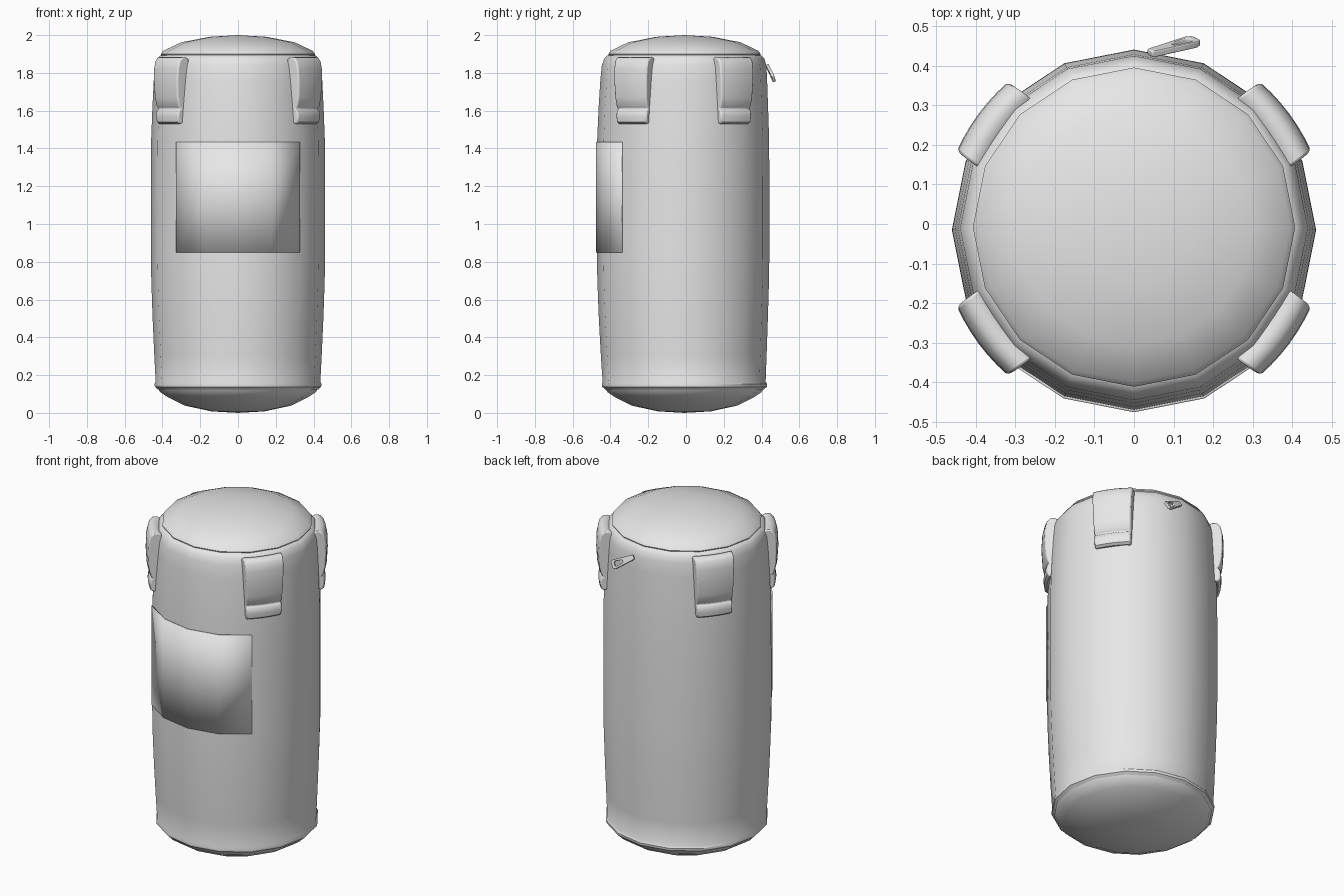
import bpy, bmesh, math
from mathutils import Vector

if "Cube" in bpy.data.objects:
    bpy.data.objects.remove(bpy.data.objects["Cube"])

SIDES = 16
grey = bpy.data.materials.new("light grey fabric")
grey.diffuse_color = (0.8, 0.8, 0.8, 1)
grey.use_nodes = True
grey.node_tree.nodes["Principled BSDF"].inputs["Base Color"].default_value = grey.diffuse_color


def finish(name, bm, angle=35, mods=()):
    bmesh.ops.recalc_face_normals(bm, faces=bm.faces)
    me = bpy.data.meshes.new(name)
    bm.to_mesh(me)
    bm.free()
    me.materials.append(grey)
    ob = bpy.data.objects.new(name, me)
    bpy.context.collection.objects.link(ob)
    for kind, settings in mods:
        m = ob.modifiers.new(kind.title(), kind)
        for key, value in settings.items():
            setattr(m, key, value)
    bpy.ops.object.select_all(action='DESELECT')
    ob.select_set(True)
    bpy.context.view_layer.objects.active = ob
    bpy.ops.object.shade_smooth_by_angle(angle=math.radians(angle))
    return ob


def bridge(bm, a, b, closed=True):
    n = len(a)
    for i in range(n if closed else n - 1):
        j = (i + 1) % n
        bm.faces.new((a[i], a[j], b[j], b[i]))


def ring_point(r, z, off, i):
    a = math.tau * i / SIDES
    return Vector((r * math.cos(a), 0.99 * r * math.sin(a) + off, z))


def lathe(name, rows, bottom=None, top=None):
    """Rows of (radius, height, y offset), with optional pole heights."""
    bm = bmesh.new()
    rings = [[bm.verts.new(ring_point(*row, i)) for i in range(SIDES)] for row in rows]
    for a, b in zip(rings, rings[1:]):
        bridge(bm, a, b)
    for z, ring, row in ((bottom, rings[0], rows[0]), (top, rings[-1], rows[-1])):
        if z is not None:
            pole = bm.verts.new((0, row[2], z))
            for i in range(SIDES):
                bm.faces.new((ring[i], ring[(i + 1) % SIDES], pole))
    return finish(name, bm)


# Padded cylinder with a softly bulging wall
lathe("bag_body", [
    (0.425, 0.125, -0.008), (0.440, 0.138, -0.008), (0.442, 0.152, -0.008),
    (0.436, 0.165, -0.010), (0.443, 0.30, -0.012), (0.452, 0.50, -0.014),
    (0.459, 0.70, -0.015), (0.461, 0.84, -0.015), (0.461, 1.15, -0.015),
    (0.460, 1.44, -0.015), (0.453, 1.62, -0.014), (0.446, 1.76, -0.012),
    (0.440, 1.84, -0.010), (0.428, 1.875, -0.009), (0.412, 1.892, -0.008),
    (0.402, 1.895, -0.008)])

# Domed end caps
lathe("top_cap", [(0.402, 1.885, -0.008), (0.408, 1.90, -0.008), (0.395, 1.917, -0.008),
                  (0.30, 1.962, -0.008), (0.15, 1.991, -0.008)], top=2.0)
lathe("bottom_cap", [(0.14, 0.008, -0.008), (0.28, 0.038, -0.008), (0.37, 0.082, -0.008),
                     (0.412, 0.11, -0.008), (0.428, 0.14, -0.008)], bottom=0.0)

# Thin panel wrapped around the front
bm = bmesh.new()
rows = [[bm.verts.new(ring_point(0.466, z, -0.015, i)) for i in range(10, 15)]
        for z in (0.85, 1.15, 1.435)]
for a, b in zip(rows, rows[1:]):
    bridge(bm, a, b, closed=False)
finish("front_panel", bm, mods=[("SOLIDIFY", {"thickness": 0.008, "offset": -1})])

# Four hanging straps: (radius, height) section swept across the width
SECTION = [(0.415, 1.872), (0.435, 1.884), (0.460, 1.882), (0.478, 1.862), (0.487, 1.82),
           (0.489, 1.75), (0.484, 1.67), (0.474, 1.625), (0.462, 1.610), (0.474, 1.600),
           (0.478, 1.57), (0.474, 1.540), (0.460, 1.530), (0.435, 1.535), (0.430, 1.70)]


def strap(name, angle):
    out = Vector((math.cos(angle), math.sin(angle), 0))
    side = Vector((-out.y, out.x, 0))
    bm = bmesh.new()
    loops = []
    for k in range(7):
        u = k / 3 - 1
        loop = []
        for r, z in SECTION:
            t = u * (0.098 + 0.012 * (z - 1.53) / 0.35)
            p = out * (r - t * t) + side * t + Vector((0, -0.012, z))
            loop.append(bm.verts.new(p))
        loops.append(loop)
    for a, b in zip(loops, loops[1:]):
        bridge(bm, a, b)
    bm.faces.new(loops[0])
    bm.faces.new(loops[-1])
    finish(name, bm, 45, [("BEVEL", {"width": 0.007, "segments": 2, "limit_method": 'ANGLE',
                                     "angle_limit": math.radians(50)})])


tilt = math.radians(36.5)
for name, ang in (("strap_back_right", tilt), ("strap_back_left", math.pi - tilt),
                  ("strap_front_left", math.pi + tilt), ("strap_front_right", -tilt)):
    strap(name, ang)

# Zip pull: flat tab with a slot, hanging diagonally at the back
start, end = Vector((0.04, 0.432, 1.835)), Vector((0.158, 0.464, 1.768))
along = (end - start).normalized()
across = along.cross(Vector((-0.2, 0.9, 0.42))).normalized()
normal = across.cross(along)
length = (end - start).length
outer = [(0, -0.013), (0.55, -0.022), (0.9, -0.027), (1, -0.018),
         (1, 0.018), (0.9, 0.027), (0.55, 0.022), (0, 0.013)]
inner = [(0.5, -0.007), (0.6, -0.010), (0.82, -0.014), (0.88, -0.010),
         (0.88, 0.010), (0.82, 0.014), (0.6, 0.010), (0.5, 0.007)]
bm = bmesh.new()


def outline(points, h):
    return [bm.verts.new(start + along * (s * length) + across * w + normal * h)
            for s, w in points]


loops = [outline(outer, 0.008), outline(inner, 0.008),
         outline(inner, -0.008), outline(outer, -0.008)]
for i in range(4):
    bridge(bm, loops[i], loops[(i + 1) % 4])
finish("zip_pull", bm, 40, [("BEVEL", {"width": 0.003, "segments": 2, "limit_method": 'ANGLE',
                                       "angle_limit": math.radians(50)})])
